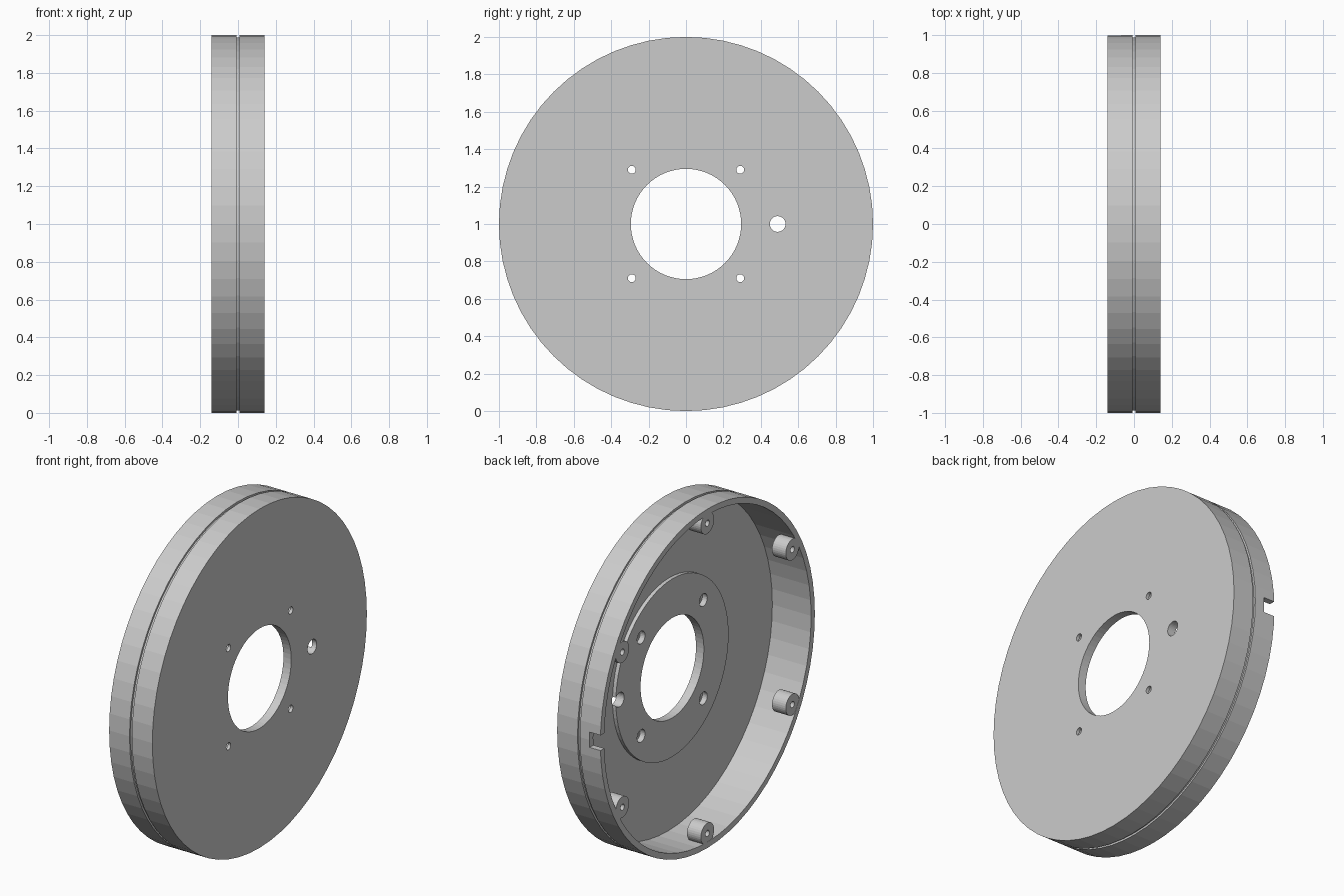
import bpy, bmesh, math

if "Cube" in bpy.data.objects:
    bpy.data.objects.remove(bpy.data.objects["Cube"])

CZ = 1.0  # height of the disc axis


def lathe(name, profile, y=0.0, z=CZ, n=64):
    """Turn a closed (x, radius) profile around an axis parallel to x."""
    bm = bmesh.new()
    rings = []
    for x, r in profile:
        if r == 0:
            rings.append([bm.verts.new((x, y, z))] * n)
        else:
            rings.append([bm.verts.new((x, y + r * math.cos(2 * math.pi * i / n),
                                        z + r * math.sin(2 * math.pi * i / n)))
                          for i in range(n)])
    for k, a in enumerate(rings):
        b = rings[(k + 1) % len(rings)]
        for i in range(n):
            j = (i + 1) % n
            quad = list(dict.fromkeys((a[i], a[j], b[j], b[i])))
            if len(quad) > 2:
                bm.faces.new(quad)
    bmesh.ops.recalc_face_normals(bm, faces=bm.faces)
    mesh = bpy.data.meshes.new(name)
    bm.to_mesh(mesh)
    bm.free()
    ob = bpy.data.objects.new(name, mesh)
    bpy.context.collection.objects.link(ob)
    return ob


def cut(target, cutter):
    cutter.hide_render = True
    mod = target.modifiers.new("cut", 'BOOLEAN')
    mod.operation = 'DIFFERENCE'
    mod.solver = 'EXACT'
    mod.object = cutter
    bpy.context.view_layer.objects.active = target
    bpy.ops.object.modifier_apply(modifier=mod.name)
    bpy.data.objects.remove(cutter)


# Shallow open housing: face plate, rim with outer groove, raised inner boss
housing = lathe("round_housing", [
    (0.141, 0.295), (0.141, 1.0), (0.008, 1.0), (0.008, 0.988),
    (-0.008, 0.988), (-0.008, 1.0), (-0.141, 1.0), (-0.141, 0.965),
    (0.112, 0.965), (0.112, 0.525), (0.09, 0.525), (0.09, 0.295)])

# Four screw holes, counterbored from the inside
for sy in (-1, 1):
    for sz in (-1, 1):
        cut(housing, lathe("screw_cutter", [
            (0.0, 0), (0.0, 0.037), (0.122, 0.037),
            (0.122, 0.021), (0.2, 0.021), (0.2, 0)],
            0.29 * sy, CZ + 0.29 * sz, 24))

# Cable hole through the plate and the edge of the boss
cut(housing, lathe("cable_cutter", [(0.0, 0), (0.0, 0.042), (0.2, 0.042), (0.2, 0)],
                   0.49, CZ, 32))

# Rectangular notch in the rim
bpy.ops.mesh.primitive_cube_add(size=1, location=(-0.12, 0.98, CZ))
notch = bpy.context.object
notch.scale = (0.10, 0.14, 0.09)
cut(housing, notch)

# Six short screw posts fused to the inside of the rim
for i in range(6):
    a = math.radians(30 + 60 * i)
    lathe(f"screw_post_{i + 1}", [
        (-0.05, 0), (-0.05, 0.062), (-0.14, 0.062),
        (-0.14, 0.018), (-0.07, 0.018), (-0.07, 0)],
        0.915 * math.cos(a), CZ + 0.915 * math.sin(a), 32)
